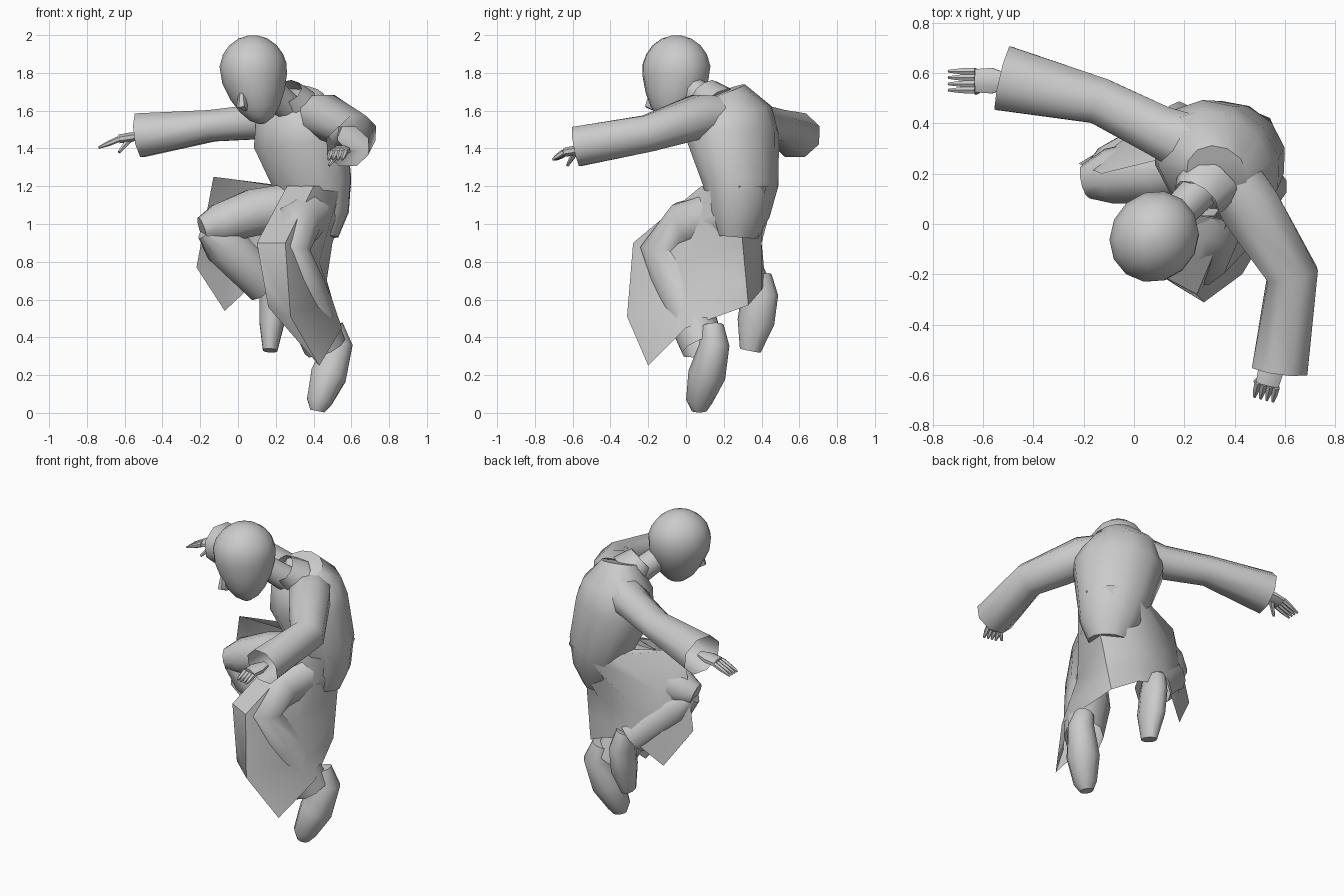
import bpy
import bmesh
import math
from mathutils import Vector

default_cube = bpy.data.objects.get("Cube")
if default_cube:
    bpy.data.objects.remove(default_cube, do_unlink=True)

grey = bpy.data.materials.new("plain_grey")
grey.use_nodes = True
grey_colour = (0.6, 0.6, 0.6, 1)
grey.diffuse_color = grey_colour
grey.node_tree.nodes["Principled BSDF"].inputs["Base Color"].default_value = grey_colour

SIDE = Vector((1, 0, 0))
BACK = Vector((0, 1, 0))
UP = Vector((0, 0, 1))
# The body is turned towards its own right
FACING = Vector((-0.6, -0.8, 0))


def finish(name, bm):
    """Turn a bmesh into a smooth shaded object with sharp creases."""
    bmesh.ops.recalc_face_normals(bm, faces=bm.faces)
    mesh = bpy.data.meshes.new(name)
    bm.to_mesh(mesh)
    bm.free()
    mesh.materials.append(grey)
    obj = bpy.data.objects.new(name, mesh)
    bpy.context.collection.objects.link(obj)
    bpy.ops.object.select_all(action="DESELECT")
    obj.select_set(True)
    bpy.context.view_layer.objects.active = obj
    bpy.ops.object.shade_smooth_by_angle(angle=math.radians(50))


def bridge(bm, rows, closed):
    """Join neighbouring rows of vertices with quads."""
    for first, second in zip(rows, rows[1:]):
        count = len(first)
        for k in range(count if closed else count - 1):
            n = (k + 1) % count
            bm.faces.new((first[k], first[n], second[n], second[k]))


def loft(name, path, reference, depth_ratio=1, sides=10, open_end=False):
    """Skin rings, each a centre and a radius, set square to their path."""
    bm = bmesh.new()
    centres = [Vector(centre) for centre, radius in path]
    last = len(path) - 1
    rings = []
    for i, (centre, radius) in enumerate(path):
        arriving = centres[i] - centres[i - 1] if i > 0 else Vector()
        leaving = centres[i + 1] - centres[i] if i < last else Vector()
        tangent = arriving.normalized() + leaving.normalized()
        across = tangent.cross(reference).normalized()
        depth = across.cross(tangent).normalized() * depth_ratio
        turns = [math.tau * (k + 0.5) / sides for k in range(sides)]
        rings.append([
            bm.verts.new(centres[i] + radius * (across * math.cos(turn) + depth * math.sin(turn)))
            for turn in turns
        ])
    bridge(bm, rings, closed=True)
    bm.faces.new(rings[0])
    if not open_end:
        bm.faces.new(rings[-1])
    finish(name, bm)


# Coat body, leaning forward
loft("coat_body", [
    ((0.42, 0.27, 0.93), 0.12),
    ((0.42, 0.28, 1.05), 0.18),
    ((0.4, 0.29, 1.2), 0.22),
    ((0.33, 0.25, 1.45), 0.27),
    ((0.32, 0.24, 1.58), 0.24),
    ((0.33, 0.2, 1.7), 0.13),
], FACING, depth_ratio=0.85, sides=12)


def coat_skirt():
    """Cloth from a round waist over the raised thighs to a ragged hem."""
    thigh_and_hem = [
        ((0.1, -0.2, 0.9), (0.16, -0.24, 0.56)),      # inner front edge
        ((0.25, -0.28, 0.9), (0.43, -0.2, 0.25)),     # front crease to the left tip
        ((0.43, 0, 0.8), (0.55, 0, 0.45)),            # left side
        ((0.5, 0.3, 0.9), (0.45, 0.33, 0.57)),        # outer back
        ((0.35, 0.4, 0.9), (0.3, 0.4, 0.65)),         # back
        ((0.1, 0.4, 0.9), (0.1, 0.42, 0.7)),          # right back
        ((-0.05, 0.33, 1), (-0.07, 0.33, 0.54)),      # right tip
        ((-0.13, 0.2, 1.25), (-0.22, 0.24, 0.77)),    # right flap edge
    ]
    bm = bmesh.new()
    columns = []
    for i, (thigh, hem) in enumerate(thigh_and_hem):
        turn = math.radians(225 + 45 * i)
        waist = Vector((0.4, 0.28, 1.2)) + 0.2 * Vector((math.cos(turn), math.sin(turn), 0))
        points = [waist, Vector(thigh), Vector(hem)]
        # The front crease stays forward before it sweeps to the tip
        bulge = 0.08 if i == 1 else 0
        middle = points[1].lerp(points[2], 0.6) - bulge * (SIDE + BACK)
        points.insert(2, middle)
        columns.append([bm.verts.new(point) for point in points])
    bridge(bm, columns, closed=False)
    finish("coat_skirt", bm)


coat_skirt()

# Collar and neck
loft("collar", [((0.3, 0.17, 1.63), 0.14), ((0.25, 0.1, 1.7), 0.1)],
     FACING, depth_ratio=0.8, open_end=True)
loft("neck", [((0.28, 0.15, 1.6), 0.08), ((0.13, 0, 1.75), 0.07)], UP)


def head():
    """A ball whose lower half narrows and drifts towards the chin."""
    ring_count = 10
    path = []
    for i in range(ring_count):
        turn = math.pi * (i + 0.4) / (ring_count - 0.2)
        height = math.cos(turn)
        jaw = max(0, -height)
        centre = Vector((0.08, -0.05, 1.81))
        centre += UP * height * (0.28 if jaw else 0.19)
        centre += jaw * (0.05 * SIDE - 0.04 * BACK)
        path.append((centre, 0.175 * math.sin(turn) * (1 - 0.2 * jaw)))
    loft("head", path, FACING, depth_ratio=1.08, sides=14)


head()
loft("nose", [
    ((0.02, -0.18, 1.7), 0.015),
    ((0.02, -0.19, 1.63), 0.03),
    ((0.04, -0.16, 1.61), 0.015),
], FACING, sides=6)

# Sleeves with open cuffs
loft("left_sleeve", [
    ((0.38, 0.2, 1.57), 0.12),
    ((0.46, 0.07, 1.57), 0.13),
    ((0.63, -0.2, 1.48), 0.11),
    ((0.58, -0.58, 1.41), 0.12),
], UP, depth_ratio=0.95, sides=8, open_end=True)
loft("right_sleeve", [
    ((0.24, 0.31, 1.57), 0.13),
    ((0.1, 0.37, 1.54), 0.11),
    ((-0.14, 0.49, 1.52), 0.1),
    ((-0.52, 0.58, 1.47), 0.14),
], UP, depth_ratio=0.9, sides=8, open_end=True)


def hand(name, wrist, knuckles, reach, thumb_side):
    """Palm with four fanned fingers and a thumb hanging to one side."""
    wrist, knuckles = Vector(wrist), Vector(knuckles)
    forward = (knuckles - wrist).normalized()
    spread = forward.cross(UP).normalized() * 0.025
    middle = wrist.lerp(knuckles, 0.5)
    loft(name + "_palm", [(wrist, 0.03), (middle, 0.055), (knuckles, 0.05)],
         UP, depth_ratio=0.5, sides=8)
    for i in range(4):
        base = knuckles + spread * (i - 1.5)
        tip = base + forward * reach - UP * 0.03
        loft(f"{name}_finger_{i}", [(base, 0.016), (base.lerp(tip, 0.5), 0.014), (tip, 0.006)],
             UP, sides=6)
    thumb = knuckles + spread * thumb_side * 2 - UP * 0.07
    loft(name + "_thumb", [(middle, 0.02), (thumb, 0.008)], UP, sides=6)


hand("right_hand", (-0.5, 0.57, 1.47), (-0.63, 0.57, 1.45), reach=0.11, thumb_side=-1)
hand("left_hand", (0.56, -0.52, 1.4), (0.53, -0.64, 1.38), reach=0.06, thumb_side=1)

# Trousers: the left knee drives forward, the right knee out to the side
loft("left_trouser", [
    ((0.42, 0.25, 1.06), 0.14),
    ((0.32, 0, 1), 0.13),
    ((0.26, -0.12, 0.86), 0.13),
    ((0.34, -0.02, 0.64), 0.14),
    ((0.46, 0.09, 0.35), 0.12),
], SIDE, depth_ratio=0.95, open_end=True)
loft("right_thigh", [
    ((0.34, 0.28, 1.1), 0.13),
    ((0.08, 0.21, 1.06), 0.13),
    ((-0.1, 0.19, 1), 0.11),
    ((-0.19, 0.17, 0.97), 0.07),
], BACK)
loft("right_shin", [
    ((-0.17, 0.17, 0.97), 0.06),
    ((-0.07, 0.21, 0.89), 0.12),
    ((0.14, 0.34, 0.68), 0.11),
], BACK, open_end=True)

# Shoes with the toes pointing down
loft("left_shoe", [
    ((0.5, 0.14, 0.46), 0.06),
    ((0.53, 0.15, 0.36), 0.08),
    ((0.48, 0.11, 0.2), 0.1),
    ((0.43, 0.07, 0.06), 0.07),
    ((0.42, 0.07, 0.01), 0.04),
], FACING)
loft("right_shoe", [
    ((0.16, 0.37, 0.72), 0.06),
    ((0.18, 0.39, 0.62), 0.07),
    ((0.18, 0.37, 0.48), 0.07),
    ((0.17, 0.34, 0.33), 0.04),
], BACK, depth_ratio=1.4)
